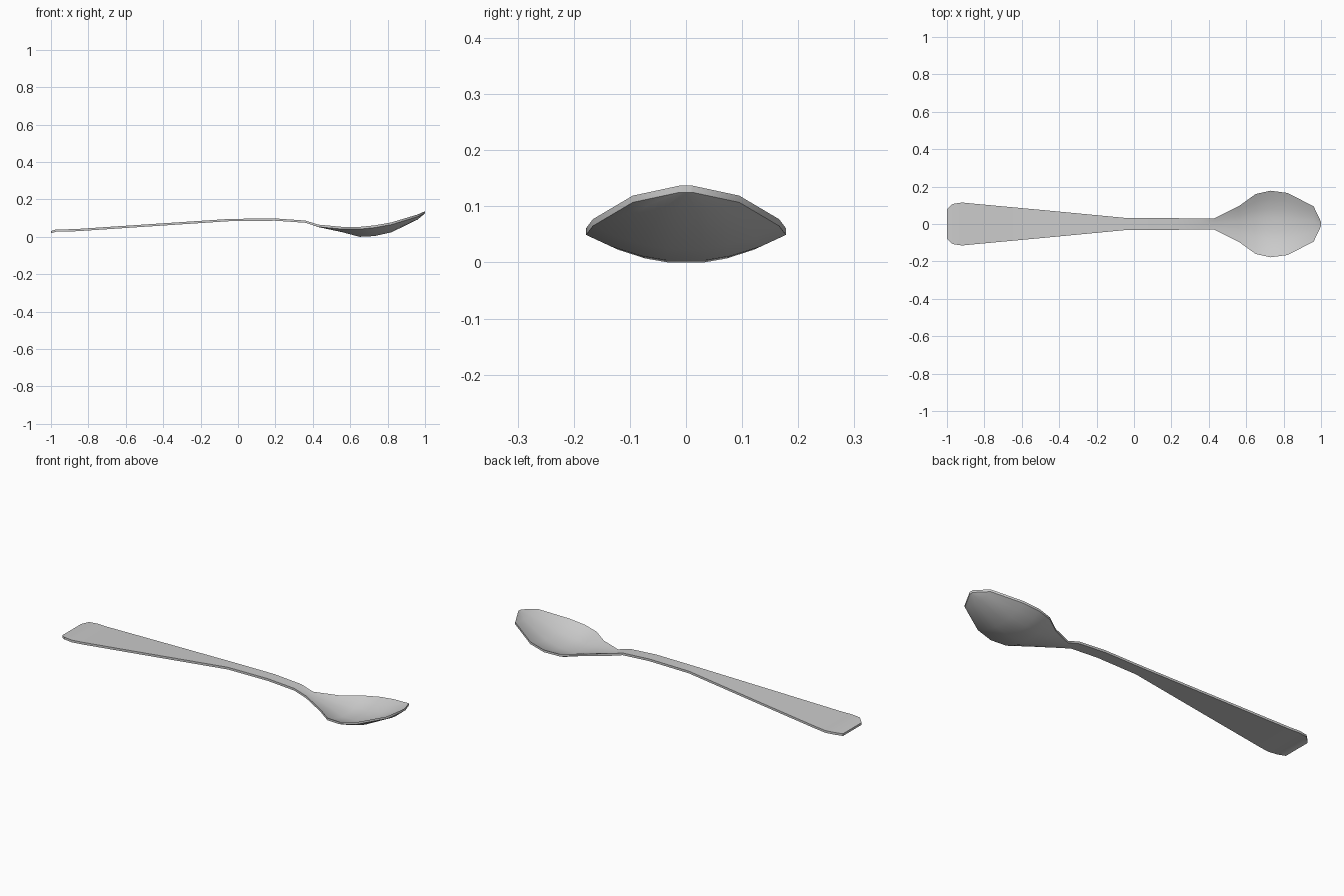
import bpy, bmesh

if "Cube" in bpy.data.objects:
    bpy.data.objects.remove(bpy.data.objects["Cube"])

# Stations along the spoon: x, half width, rim top z, bowl depth
STATIONS = [
    (-1.00, 0.080, 0.031, 0), (-0.97, 0.107, 0.040, 0),
    (-0.92, 0.115, 0.040, 0), (-0.86, 0.109, 0.042, 0),
    (-0.45, 0.071, 0.069, 0), (-0.04, 0.032, 0.096, 0),
    (0.20, 0.031, 0.098, 0), (0.36, 0.030, 0.087, 0),
    (0.43, 0.030, 0.065, 0.001), (0.56, 0.095, 0.053, 0.017),
    (0.65, 0.160, 0.053, 0.041), (0.73, 0.178, 0.061, 0.045),
    (0.82, 0.166, 0.077, 0.041), (0.96, 0.095, 0.119, 0.015),
    (1.00, 0.011, 0.137, 0),
]
ACROSS = (-1, -0.75, -0.45, -0.2, 0.2, 0.45, 0.75, 1)
THICK = 0.012

# Upper skin: dished cross-sections lofted along the length
bm = bmesh.new()
rows = []
for x, w, z, depth in STATIONS:
    rows.append([bm.verts.new((x, w * t, z - depth * (1 - t * t) / 0.96))
                 for t in ACROSS])
for a, b in zip(rows, rows[1:]):
    for j in range(len(ACROSS) - 1):
        bm.faces.new((a[j], b[j], b[j + 1], a[j + 1]))

# Lower skin and edge wall
ext = bmesh.ops.extrude_face_region(bm, geom=bm.faces[:], use_keep_orig=True)
for v in ext["geom"]:
    if isinstance(v, bmesh.types.BMVert):
        v.co.z -= THICK
bmesh.ops.recalc_face_normals(bm, faces=bm.faces[:])
low = min(v.co.z for v in bm.verts)
bmesh.ops.translate(bm, verts=bm.verts[:], vec=(0, 0, -low))

mesh = bpy.data.meshes.new("spoon")
bm.to_mesh(mesh)
bm.free()
spoon = bpy.data.objects.new("spoon", mesh)
bpy.context.collection.objects.link(spoon)

# Smooth skin, crisp rim
bpy.context.view_layer.objects.active = spoon
spoon.select_set(True)
bpy.ops.object.shade_smooth_by_angle(angle=0.7)
